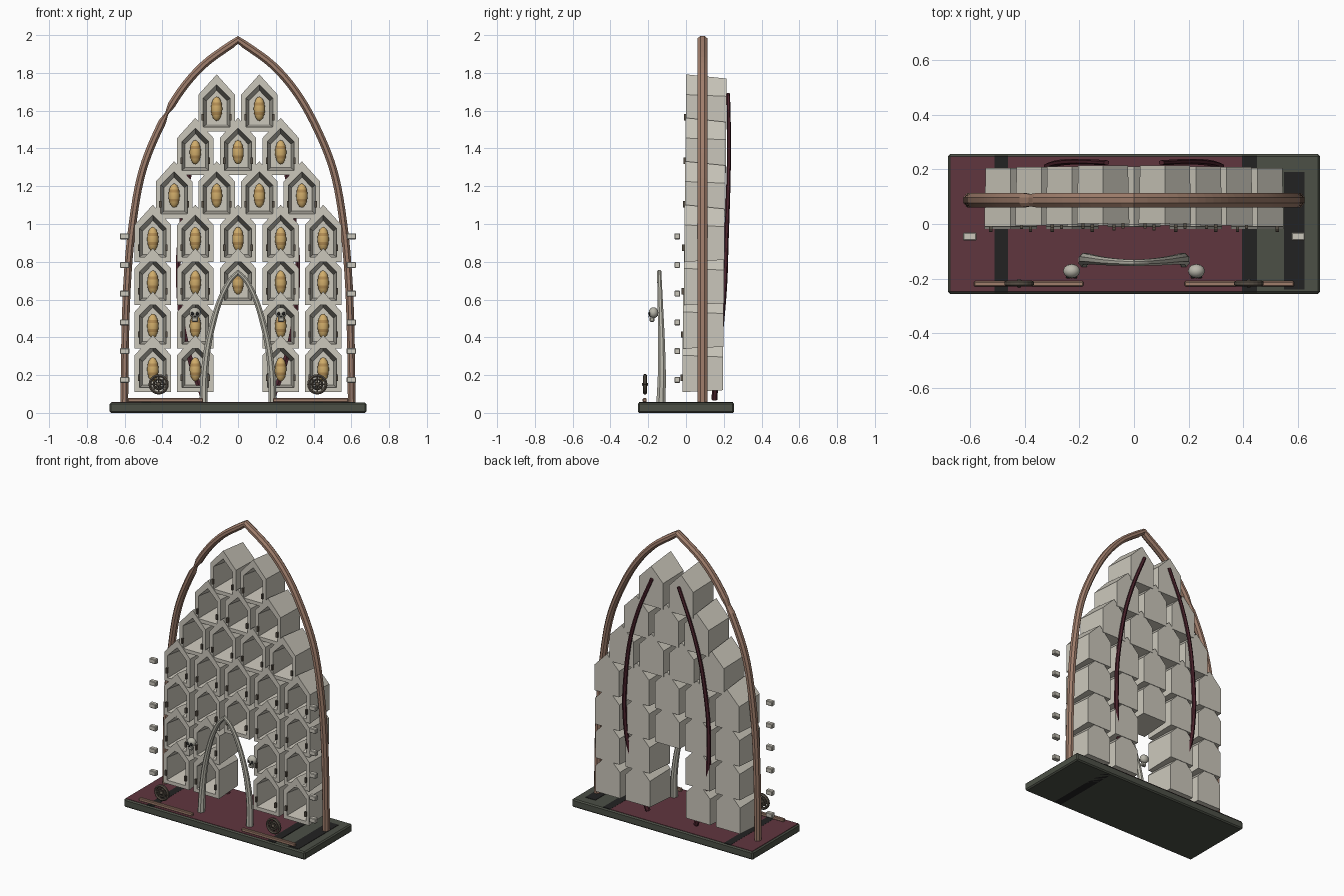
import bpy, bmesh, math
from mathutils import Vector, Matrix

if "Cube" in bpy.data.objects:
    bpy.data.objects.remove(bpy.data.objects["Cube"])


def mat(name, r, g, b):
    m = bpy.data.materials.new(name)
    lin = [((c / 255 + 0.055) / 1.055) ** 2.4 for c in (r, g, b)]
    m.diffuse_color = (*lin, 1)
    m.use_nodes = True
    m.node_tree.nodes["Principled BSDF"].inputs["Base Color"].default_value = m.diffuse_color
    return m


STONE = mat("pale stone", 203, 199, 187)
BONE = mat("grey bone", 184, 182, 170)
WOOD = mat("brown wood", 160, 126, 108)
SLATE = mat("dark green slate", 76, 80, 70)
MAROON = mat("maroon", 96, 54, 63)
VINE = mat("dark maroon", 78, 36, 46)
BLACK = mat("black", 34, 34, 34)
GOLD = mat("tan wrap", 208, 172, 106)
GOLD2 = mat("dark tan wrap", 180, 142, 84)
IRON = mat("dark iron", 88, 80, 70)


def finish(name, bm, *mats, smooth=False):
    bmesh.ops.recalc_face_normals(bm, faces=bm.faces)
    me = bpy.data.meshes.new(name)
    bm.to_mesh(me)
    bm.free()
    for m in mats:
        me.materials.append(m)
    for p in me.polygons:
        p.use_smooth = smooth
    ob = bpy.data.objects.new(name, me)
    bpy.context.collection.objects.link(ob)
    return ob


def box(name, loc, size, m, bevel=0.0):
    bm = bmesh.new()
    bmesh.ops.create_cube(bm, size=1, matrix=Matrix.Translation(loc) @ Matrix.Diagonal((*size, 1)))
    if bevel:
        bmesh.ops.bevel(bm, geom=bm.edges[:], offset=bevel, segments=1, affect='EDGES')
    return finish(name, bm, m)


def ball(name, loc, size, m, seg=12, rings=8):
    bm = bmesh.new()
    bmesh.ops.create_uvsphere(bm, u_segments=seg, v_segments=rings, radius=1,
                              matrix=Matrix.Translation(loc) @ Matrix.Diagonal((*size, 1)))
    return finish(name, bm, m, smooth=True)


def spline(pts, n=5):
    """Catmull-Rom through the points."""
    p = [Vector(q) for q in pts]
    p = [2 * p[0] - p[1]] + p + [2 * p[-1] - p[-2]]
    out = []
    for i in range(1, len(p) - 2):
        a, b, c, d = p[i - 1:i + 3]
        for k in range(n):
            t = k / n
            out.append(0.5 * (2 * b + (c - a) * t + (2 * a - 5 * b + 4 * c - d) * t * t
                              + (3 * b - a - 3 * c + d) * t ** 3))
    return out + [p[-2]]


def sweep(name, path, radius, m, sides=8, smooth=False):
    """Tube along a path; radius(point) gives half width and half depth."""
    bm = bmesh.new()
    rings = []
    for i, p in enumerate(path):
        t = (path[min(i + 1, len(path) - 1)] - path[max(i - 1, 0)]).normalized()
        side = t.cross(Vector((0, 1, 0))).normalized()
        depth = side.cross(t)
        w, d = radius(p)
        rings.append([bm.verts.new(p + side * w * math.cos(a) + depth * d * math.sin(a))
                      for a in ((k + 0.5) * math.tau / sides for k in range(sides))])
    for r, s in zip(rings, rings[1:]):
        for k in range(sides):
            j = (k + 1) % sides
            bm.faces.new((r[k], r[j], s[j], s[k]))
    bm.faces.new(rings[0])
    bm.faces.new(rings[-1])
    return finish(name, bm, m, smooth=smooth)


def flip(pts):
    return [Vector((-p.x, p.y, p.z)) for p in pts]


# base slab with maroon floor, dark bands and side panel
box("base", (0, 0, 0.0275), (1.36, 0.51, 0.055), SLATE, 0.008)
box("floor_panel", (-0.138, 0, 0.056), (1.066, 0.494, 0.003), MAROON)
for x, w in ((-0.485, 0.05), (0.422, 0.055)):
    box("floor_band", (x, 0, 0.0565), (w, 0.496, 0.004), BLACK)
    box("underside_band", (x, 0, 0.0005), (w, 0.48, 0.001), BLACK)
box("side_panel", (0.585, -0.025, 0.056), (0.075, 0.43, 0.003), BLACK)

# great wooden pointed arch with one pinched spot on the left
half = spline([(0.602, 0.087, 0.05), (0.597, 0.087, 0.4), (0.586, 0.087, 0.7), (0.562, 0.087, 0.97),
               (0.517, 0.087, 1.24), (0.443, 0.087, 1.45), (0.327, 0.087, 1.67),
               (0.185, 0.087, 1.84), (0, 0.087, 1.975)])
great = half + flip(half[:-1])[::-1]
pinch = min(great, key=lambda p: (p - Vector((-0.39, 0.087, 1.57))).length)
sweep("great_arch", great, lambda p: (0.01, 0.024) if p is pinch else (0.022, 0.028), WOOD)

# house-shaped niches
def house(w, bottom, eave, peak, y, x0, z0):
    return [Vector((x0 + a, y, z0 + b)) for a, b in
            ((-w, bottom), (w, bottom), (w, eave), (0, peak), (-w, eave))]


def niche(x, z, y):
    bm = bmesh.new()
    loops = [house(0.091, -0.11, 0.066, 0.16, y + 0.213, x, z),
             house(0.096, -0.12, 0.075, 0.182, y, x, z),
             house(0.071, -0.096, 0.056, 0.127, y, x, z),
             house(0.054, -0.082, 0.042, 0.098, y + 0.197, x, z)]
    v = [[bm.verts.new(p) for p in l] for l in loops]
    for a, b in zip(v, v[1:]):
        for k in range(5):
            j = (k + 1) % 5
            bm.faces.new((a[k], a[j], b[j], b[k]))
    bm.faces.new(v[0])
    bm.faces.new(v[-1])
    finish("niche", bm, STONE)
    # wrapped bundle inside, banded by height
    bm = bmesh.new()
    bmesh.ops.create_uvsphere(bm, u_segments=12, v_segments=12, radius=1)
    for f in bm.faces:
        h = abs(f.calc_center_median().z)
        f.material_index = 1 if 0.3 < h < 0.55 else 0
    bmesh.ops.transform(bm, verts=bm.verts, matrix=Matrix.Translation((x, y + 0.168, z))
                        @ Matrix.Diagonal((0.03, 0.028, 0.064, 1)))
    finish("wrapped_bundle", bm, GOLD, GOLD2, smooth=True)
    # small iron clasps on the front edge
    for s in (-1, 1):
        box("clasp", (x + s * 0.073, y - 0.004, z - 0.045), (0.012, 0.016, 0.034), IRON)


OUTER, MID = (-0.451, -0.226, 0.226, 0.451), (-0.338, -0.113, 0.113, 0.338)
rows = [OUTER, OUTER, OUTER + (0,), OUTER + (0,), MID, (-0.226, 0, 0.226), (-0.113, 0.113)]
for r, xs in enumerate(rows):
    for x in xs:
        niche(x, 0.23 + 0.23 * r, -0.018 + 0.0032 * r)

# doorway arch, thinner towards its point
door = spline([(0.182, -0.133, 0.05), (0.178, -0.128, 0.2), (0.155, -0.13, 0.38),
               (0.105, -0.136, 0.57), (0.05, -0.14, 0.69), (0, -0.142, 0.745)])
sweep("doorway_arch", door + flip(door[:-1])[::-1],
      lambda p: (0.024 - 0.014 * p.z, 0.027 - 0.02 * p.z), BONE)

# climbing vines on the back
vine = spline([(0.1, 0.224, 1.69), (0.2, 0.228, 1.45), (0.27, 0.224, 1.2), (0.31, 0.213, 0.9),
               (0.315, 0.206, 0.7), (0.3, 0.19, 0.5), (0.25, 0.165, 0.27), (0.18, 0.15, 0.07)])
for path in (vine, flip(vine)):
    sweep("back_vine", path, lambda p: (0.017 - 0.003 * p.z, 0.016 - 0.004 * p.z), VINE, 6)

for s in (-1, 1):
    # floating studs beside the great arch
    for k in range(6):
        box("stud", (s * 0.6, -0.046, 0.175 + 0.152 * k), (0.05, 0.03, 0.032), STONE, 0.004)

    # skulls flanking the doorway
    x = s * 0.228
    ball("skull", (x, -0.172, 0.53), (0.031, 0.026, 0.029), BONE)
    box("skull_jaw", (x, -0.18, 0.494), (0.034, 0.024, 0.026), BONE, 0.005)
    for e in (-1, 1):
        ball("eye_socket", (x + e * 0.013, -0.194, 0.525), (0.009, 0.006, 0.009), BLACK, 8, 6)
    box("nose_hole", (x, -0.196, 0.51), (0.007, 0.006, 0.01), BLACK)

    # floor rail
    box("floor_rail", (s * 0.385, -0.219, 0.067), (0.4, 0.02, 0.022), WOOD, 0.004)

    # spoked wheel
    c = Vector((s * 0.42, -0.217, 0.151))
    for rad, thick in ((0.046, 0.009), (0.026, 0.006)):
        ring = [c + Vector((rad * math.cos(a), 0, rad * math.sin(a)))
                for a in (k * math.tau / 20 for k in range(21))]
        sweep("wheel_ring", ring, lambda p: (thick, thick * 1.2), IRON, 6)
    ball("wheel_hub", c, (0.012, 0.017, 0.012), IRON, 10, 6)
    for k in range(4):
        d = Vector((math.cos(k * math.pi / 4), 0, math.sin(k * math.pi / 4))) * 0.046
        sweep("wheel_spoke", [c - d, c + d], lambda p: (0.005, 0.006), IRON, 6)
